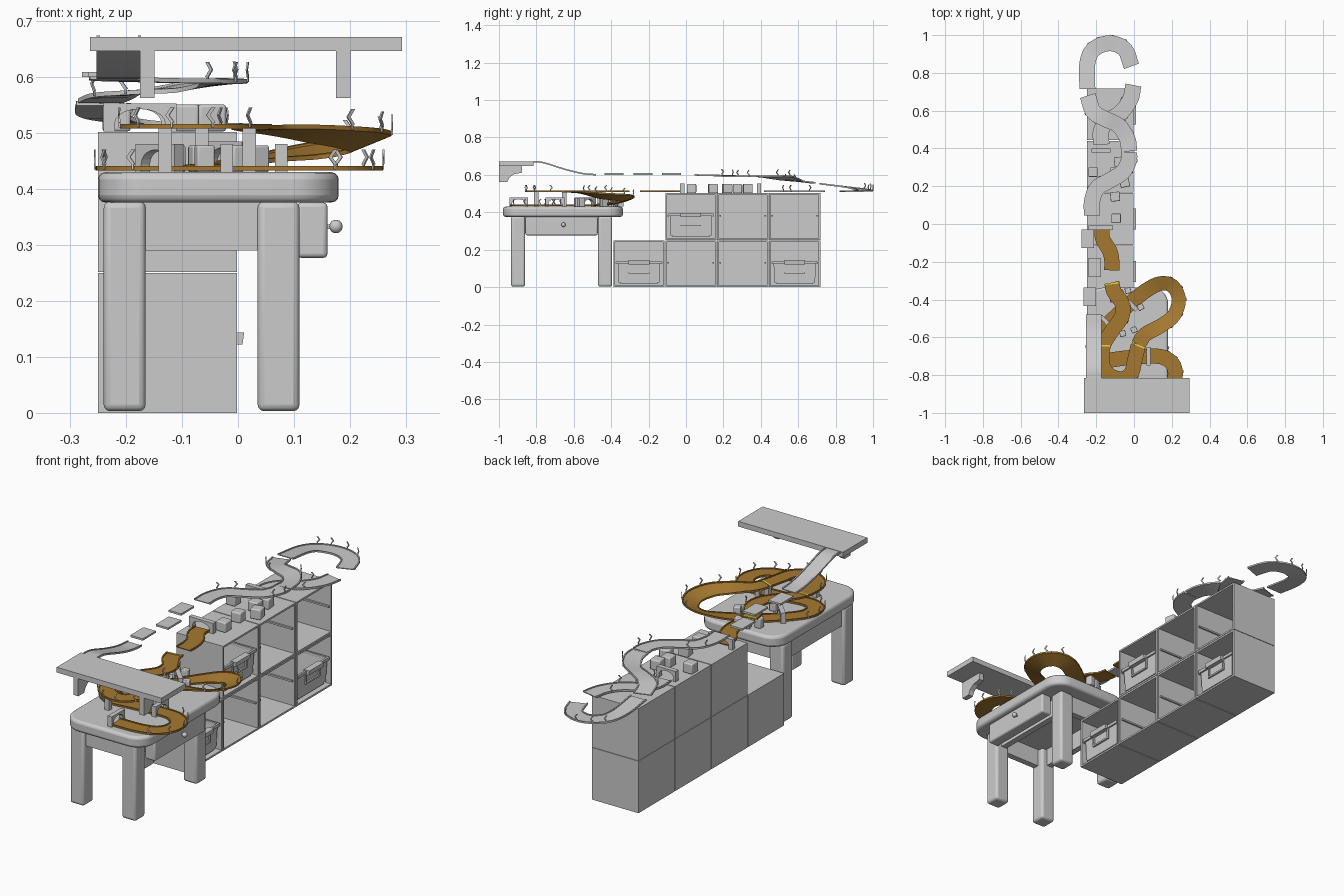
import bpy, bmesh
from math import pi, cos, sin
from mathutils import Vector, Matrix

if "Cube" in bpy.data.objects:
    bpy.data.objects.remove(bpy.data.objects["Cube"])


def material(name, rgb):
    m = bpy.data.materials.new(name)
    m.diffuse_color = (*rgb, 1)
    m.use_nodes = True
    m.node_tree.nodes["Principled BSDF"].inputs["Base Color"].default_value = m.diffuse_color
    return m


BROWN = material("brown_track", (0.38, 0.19, 0.03))
YELLOW = material("yellow", (0.8, 0.7, 0.05))


def finish(bm, name, mat=None, bevel=0, smooth=False):
    bmesh.ops.recalc_face_normals(bm, faces=bm.faces)
    me = bpy.data.meshes.new(name)
    bm.to_mesh(me)
    bm.free()
    ob = bpy.data.objects.new(name, me)
    bpy.context.collection.objects.link(ob)
    if mat:
        me.materials.append(mat)
    if bevel:
        b = ob.modifiers.new("bevel", 'BEVEL')
        b.width, b.segments = bevel, 3
    if smooth:
        bpy.ops.object.select_all(action='DESELECT')
        ob.select_set(True)
        bpy.context.view_layer.objects.active = ob
        bpy.ops.object.shade_smooth_by_angle(angle=0.6)
    return ob


def add_box(bm, x0, x1, y0, y1, z0, z1):
    m = Matrix.Translation(((x0 + x1) / 2, (y0 + y1) / 2, (z0 + z1) / 2)) @ \
        Matrix.Diagonal((x1 - x0, y1 - y0, z1 - z0, 1))
    return bmesh.ops.create_cube(bm, size=1, matrix=m)["verts"]


def box(name, *dims, bevel=0, mat=None, turn=0):
    bm = bmesh.new()
    vs = add_box(bm, *dims)
    if turn:
        c = Vector(((dims[0] + dims[1]) / 2, (dims[2] + dims[3]) / 2, 0))
        bmesh.ops.rotate(bm, verts=vs, cent=c, matrix=Matrix.Rotation(turn, 3, 'Z'))
    return finish(bm, name, mat, bevel, bevel > 0)


def prism(bm, pts, offset):
    f = bm.faces.new([bm.verts.new(p) for p in pts])
    r = bmesh.ops.extrude_face_region(bm, geom=[f])
    bmesh.ops.translate(bm, vec=offset, verts=[v for v in r["geom"] if isinstance(v, bmesh.types.BMVert)])


def spline(pts, n=8):
    p = [Vector((*q, 0) if len(q) == 3 else q) for q in pts]
    p = [2 * p[0] - p[1]] + p + [2 * p[-1] - p[-2]]
    out = []
    for a, b, c, d in zip(p, p[1:], p[2:], p[3:]):
        for i in range(n):
            t = i / n
            out.append(0.5 * (2 * b + (c - a) * t + (2 * a - 5 * b + 4 * c - d) * t * t
                              + (3 * b - a - 3 * c + d) * t ** 3))
    return out + [p[-2]]


def track(name, pts, width=0.082, mat=None, signs=()):
    """Rimmed road along points (x, y, z[, roll]); signs are (fraction, side)."""
    path, h = spline(pts), width / 2
    prof = [(-h, -.003), (-h, .005), (-h + .006, .005), (-h + .006, .001)]
    prof = prof + [(-u, v) for u, v in reversed(prof)]
    bm, sg, rings, frames = bmesh.new(), bmesh.new(), [], []
    for i, q in enumerate(path):
        d = path[min(i + 1, len(path) - 1)] - path[max(i - 1, 0)]
        t = Vector((d[0], d[1], 0)).normalized()
        s = Vector((t.y, -t.x, 0))
        side = (s + Vector((0, 0, q[3]))).normalized()
        c = Vector(q[:3])
        frames.append((c, t, s, side))
        rings.append([bm.verts.new(c + side * u + Vector((0, 0, v))) for u, v in prof])
    for a, b in zip(rings, rings[1:]):
        for k in range(8):
            bm.faces.new((a[k], a[(k + 1) % 8], b[(k + 1) % 8], b[k]))
    bm.faces.new(rings[0])
    bm.faces.new(rings[-1])
    finish(bm, name, mat, smooth=True)
    # upright chevron signs on the outer edge
    for f, k in signs:
        c, t, s, side = frames[round(f * (len(frames) - 1))]
        base = c + side * k * h + Vector((0, 0, .008))
        chev = [(-.008, .013), (.002, .027), (.009, .027), (-.001, .013), (.009, 0), (.002, 0)]
        prism(sg, [base + t * u * k + Vector((0, 0, v)) for u, v in chev], s * k * .003)
        post = [(.002, -.009), (.006, -.009), (.006, .002), (.002, .002)]
        prism(sg, [base + t * u * k + Vector((0, 0, v)) for u, v in post], s * k * .003)
    if signs:
        finish(sg, name + "_signs")
    else:
        sg.free()


def arch(name, x, y, z, turn=0, w=.1, h=.05, d=.022, hole=.036):
    bm = bmesh.new()
    inner = [(hole * cos(a * pi / 10), h * .3 + h * .5 * sin(a * pi / 10)) for a in range(11)]
    pts = [(-w / 2, 0), (-w / 2, h), (w / 2, h), (w / 2, 0), (hole, 0)] + inner + [(-hole, 0)]
    m = Matrix.Translation((x, y, z)) @ Matrix.Rotation(turn, 4, 'Z')
    prism(bm, [m @ Vector((u, -d / 2, v)) for u, v in pts], m.to_3x3() @ Vector((0, d, 0)))
    finish(bm, name)


# table
bm = bmesh.new()
add_box(bm, -.25, .18, -.978, -.337, .376, .43)
up = [e for e in bm.edges if abs(e.verts[0].co.z - e.verts[1].co.z) > .01]
bmesh.ops.bevel(bm, geom=up, offset=.085, segments=8, profile=.5, affect='EDGES')
finish(bm, "table_top", bevel=.013, smooth=True)
for i, x in enumerate((-.24, .035)):
    for j, y in enumerate((-.935, -.47)):
        box(f"table_leg_{i}{j}", x, x + .075, y, y + .075, 0.003, .378, bevel=.012)
    box(f"table_side_apron_{i}", x + .015, x + .045, -.87, -.46, .29, .378)
for y in (-.92, -.44):
    box("table_end_apron", -.17, .04, y, y + .03, .29, .378)
box("drawer_front", .105, .16, -.858, -.472, .277, .376, bevel=.008)
bm = bmesh.new()
bmesh.ops.create_uvsphere(bm, u_segments=20, v_segments=12, radius=.012,
                          matrix=Matrix.Translation((.175, -.655, .333)))
add_box(bm, .158, .17, -.659, -.651, .329, .337)
finish(bm, "drawer_knob", smooth=True)

# cubby shelves, open towards +x
P = .2775


def cubby(name, y, z):
    bm = bmesh.new()
    add_box(bm, -.25, -.002, y + .002, y + P - .002, z, z + .25)
    bm.faces.ensure_lookup_table()
    f = max(bm.faces, key=lambda g: g.calc_center_median().x)
    bmesh.ops.inset_region(bm, faces=[f], thickness=.012)
    r = bmesh.ops.extrude_face_region(bm, geom=[f])
    bmesh.ops.delete(bm, geom=[f], context='FACES_ONLY')
    bmesh.ops.translate(bm, vec=(-.236, 0, 0), verts=[v for v in r["geom"] if isinstance(v, bmesh.types.BMVert)])
    finish(bm, name)
    for s in (y + .014, y + P - .022):
        box(name + "_runner", -.235, -.008, s, s + .008, z + .125, z + .133)


def bin_tray(name, y, z):
    c, bm = y + P / 2, bmesh.new()
    vs = add_box(bm, -.23, -.012, c - .113, c + .113, z + .016, z + .13)
    for v in vs:
        if v.co.z < z + .05:
            v.co.y = c + (v.co.y - c) * .87
            v.co.x = -.121 + (v.co.x + .121) * .93
    top = max(bm.faces, key=lambda g: g.calc_center_median().z)
    bmesh.ops.inset_region(bm, faces=[top], thickness=.006)
    bmesh.ops.translate(bm, vec=(0, 0, -.105), verts=top.verts[:])
    for d in ((-.235, -.227, c - .118, c + .118), (-.014, -.004, c - .118, c + .118),
              (-.235, -.004, c - .12, c - .111), (-.235, -.004, c + .111, c + .12)):
        add_box(bm, *d, z + .127, z + .141)
    # pull handle
    vs = add_box(bm, -.02, .011, c - .055, c + .055, z + .122, z + .144)
    for v in vs:
        if v.co.z < z + .13:
            v.co.x -= .003
    for s in (-.055, .047):
        add_box(bm, -.02, -.006, c + s, c + s + .008, z + .08, z + .122)
    add_box(bm, -.02, -.006, c - .055, c + .055, z + .074, z + .082)
    finish(bm, name)


for i in range(4):
    cubby(f"lower_cubby_{i}", -.39 + i * P, 0)
    if i:
        cubby(f"upper_cubby_{i}", -.39 + i * P, .252)
bin_tray("lower_bin_near", -.39, 0)
bin_tray("upper_bin", -.39 + P, .252)
bin_tray("lower_bin_far", -.39 + 3 * P, 0)

# launch platform and brackets
box("launch_platform", -.264, .293, -1, -.815, .647, .672)
for x in (-.175, .175):
    bm = bmesh.new()
    pts = [(-1, .648), (-.877, .648), (-.877, .612), (-.92, .604), (-.945, .585), (-.955, .563), (-1, .563)]
    prism(bm, [(x, y, z) for y, z in pts], Vector((.026, 0, 0)))
    finish(bm, "platform_bracket")

# grey upper road: ramp, stepping planks, curves
track("launch_ramp", [(-.213, -.815, .669), (-.213, -.76, .664), (-.213, -.64, .627), (-.213, -.55, .606),
                      (-.213, -.48, .6)], .08)
for x, y in ((-.235, -.385), (-.208, -.23), (-.246, -.078)):
    box("stepping_plank", x - .033, x + .033, y - .05, y + .05, .6, .609)
track("high_curve_a", [(-.222, .045, .599), (-.222, .12, .597), (-.195, .19, .595), (-.13, .23, .593),
                       (-.06, .275, .592), (-.028, .335, .592), (-.026, .38, .592)],
      .085, signs=((.3, -1), (.42, -1), (.72, 1), (.86, 1)))
track("high_curve_b", [(-.026, .385, .591), (-.035, .45, .588, .1), (-.08, .52, .584, .2), (-.15, .555, .577, .1),
                       (-.215, .595, .568, 0), (-.245, .68, .557)], .085,
      signs=((.25, 1), (.4, 1), (.7, -1), (.82, -1)))
track("end_turn", [(-.247, .715, .552), (-.247, .85, .535), (-.213, .925, .523), (-.13, .957, .515),
                   (-.05, .925, .513), (-.013, .835, .512)], .084, signs=((.4, -1), (.5, -1), (.62, -1), (.75, -1)))
track("shelf_curve", [(-.003, .735, .511), (-.02, .66, .511), (-.07, .59, .511), (-.14, .545, .511),
                      (-.175, .49, .511), (-.172, .42, .511)], .085, signs=((.25, 1), (.4, -1), (.55, -1)))

# brown road on shelf and table
track("shelf_exit_road", [(-.17, -.025, .511), (-.165, -.08, .511), (-.13, -.14, .511), (-.118, -.19, .511),
                          (-.118, -.245, .511)], .08, BROWN)
track("upper_loop_road", [(-.118, -.31, .511), (-.105, -.36, .511), (-.064, -.42, .511), (-.065, -.49, .511),
                          (-.12, -.57, .511), (-.163, -.645, .511), (-.168, -.74, .511), (-.13, -.8, .511),
                          (-.065, -.82, .511), (-.015, -.79, .511), (.004, -.72, .511), (.022, -.645, .511)],
      .08, BROWN, ((.2, -1), (.28, -1), (.52, 1), (.6, 1), (.67, 1), (.74, 1), (.82, 1)))
track("banked_turn_road", [(.022, -.64, .509), (.06, -.585, .506, .1), (.14, -.54, .498, .3), (.21, -.485, .49, .4),
                           (.237, -.4, .483, .4), (.205, -.33, .477, .4), (.14, -.315, .468, .3),
                           (.06, -.355, .456, .1), (-.02, -.42, .444), (-.08, -.475, .437)],
      .08, BROWN, ((.28, 1), (.36, 1), (.44, 1), (.52, 1), (.6, 1)))
track("lower_loop_road", [(-.08, -.475, .436), (-.16, -.55, .436), (-.21, -.62, .436), (-.205, -.69, .436),
                          (-.15, -.72, .436), (-.05, -.71, .436), (.08, -.7, .436), (.155, -.706, .436),
                          (.207, -.745, .436), (.217, -.81, .436), (.18, -.87, .436), (.1, -.895, .436),
                          (-.02, -.9, .436)],
      .08, BROWN, ((.15, 1), (.2, 1), (.25, 1), (.3, 1), (.59, -1), (.65, -1), (.72, -1), (.79, -1), (.86, -1)))
for x, y, a in ((-.118, -.315, .1), (-.163, -.645, 0), (.022, -.643, -.4)):
    box("start_line", x - .036, x + .036, y - .004, y + .004, .512, .5145, mat=YELLOW, turn=a)

# toy arches
arch("shelf_arch_near", -.175, -.02, .503, w=.13, hole=.045)
arch("shelf_arch_far", -.175, .39, .503, hole=.038)
arch("table_arch_side", .077, -.7, .43, pi / 2)
arch("table_arch_front", -.02, -.895, .43, pi / 2)
arch("table_arch_back", -.14, -.525, .43, -.8)
arch("ramp_arch", -.02, -.42, .43, -.8, h=.055)

# toy blocks on the shelf and under the table road
for x, y, a in ((-.095, .03, 0), (-.1, .145, .1), (-.05, .22, .2), (-.1, .275, 0), (-.217, .275, 0), (-.08, .33, .1)):
    box("shelf_block", x - .025, x + .025, y - .025, y + .025, .503, .551, bevel=.005, turn=a)
for x, y, a in ((-.07, -.365, .3), (-.032, -.352, .2), (.035, -.44, .5), (-.11, -.4, 0), (-.06, -.58, .2), (0, -.56, .4)):
    box("table_block", x - .016, x + .016, y - .016, y + .016, .43, .478, bevel=.004, turn=a)
# upright supports under the upper loop
for x, y in ((-.065, -.46), (-.13, -.8), (.02, -.65)):
    box("road_support", x - .012, x + .012, y - .012, y + .012, .43, .508)
